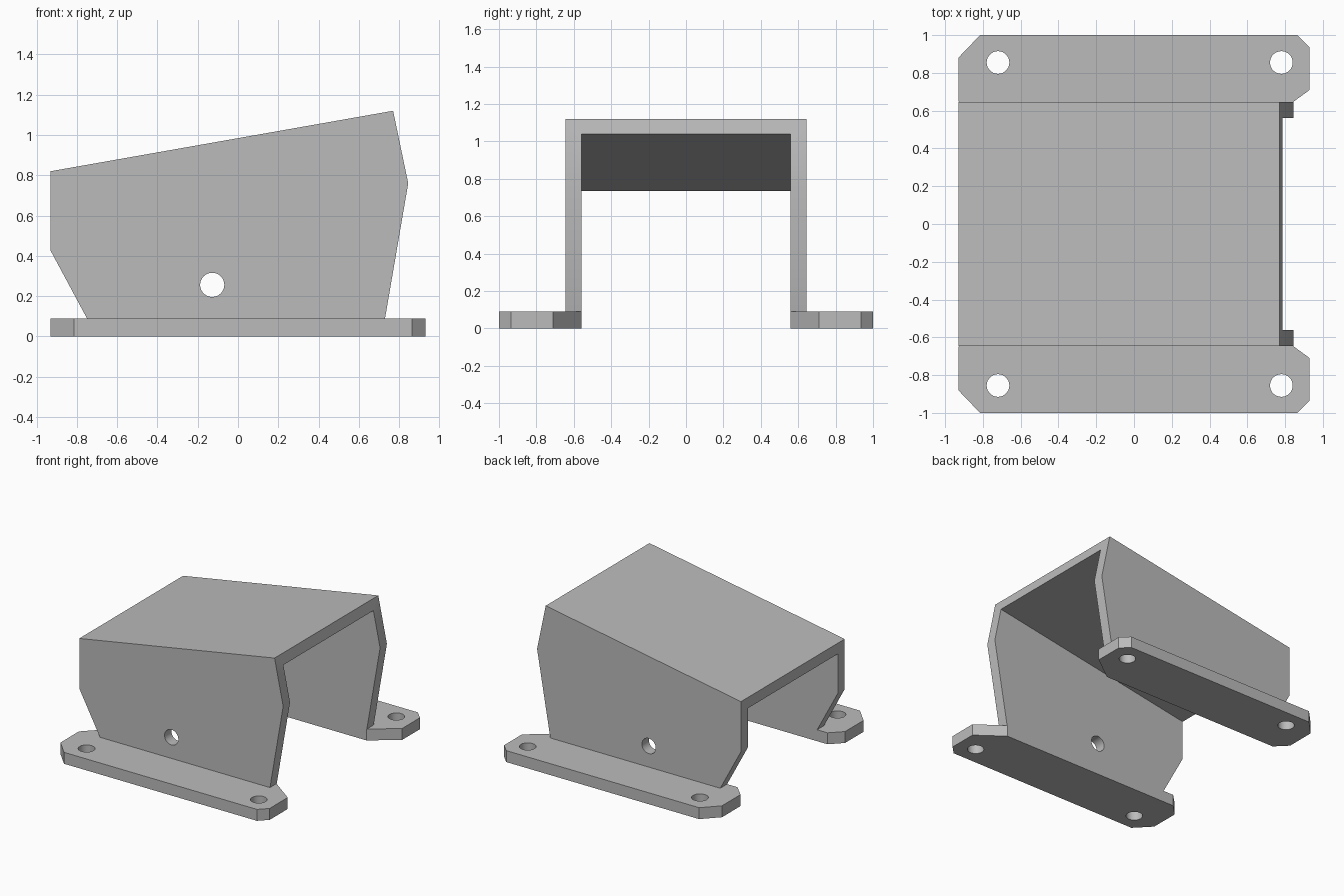
import bpy
import bmesh
import math
from mathutils import Vector

cube = bpy.data.objects.get("Cube")
if cube:
    bpy.data.objects.remove(cube, do_unlink=True)

grey = bpy.data.materials.new("plain grey")
grey.use_nodes = True
colour = (0.5, 0.5, 0.5, 1)
grey.diffuse_color = colour
grey.node_tree.nodes["Principled BSDF"].inputs["Base Color"].default_value = colour


def prism(name, outline, axis, low, high):
    """Extrude a flat outline along y (points are x, z) or z (points are x, y)."""
    def place(a, b):
        return (a, low, b) if axis == "y" else (a, b, low)
    bm = bmesh.new()
    base = bm.faces.new([bm.verts.new(place(a, b)) for a, b in outline])
    result = bmesh.ops.extrude_face_region(bm, geom=[base])
    depth = high - low
    shift = Vector((0, depth, 0) if axis == "y" else (0, 0, depth))
    moved = [v for v in result["geom"] if isinstance(v, bmesh.types.BMVert)]
    bmesh.ops.translate(bm, verts=moved, vec=shift)
    bmesh.ops.recalc_face_normals(bm, faces=bm.faces)
    mesh = bpy.data.meshes.new(name)
    bm.to_mesh(mesh)
    bm.free()
    mesh.materials.append(grey)
    obj = bpy.data.objects.new(name, mesh)
    bpy.context.collection.objects.link(obj)
    return obj


def circle(a, b, radius=0.06, sides=40):
    turns = [math.tau * i / sides for i in range(sides)]
    return [(a + radius * math.cos(t), b + radius * math.sin(t)) for t in turns]


def cut(obj, cutters):
    """Subtract the cutters, keep the result and delete them."""
    for cutter in cutters:
        cutter.hide_render = True
        mod = obj.modifiers.new("cut", "BOOLEAN")
        mod.operation = "DIFFERENCE"
        mod.solver = "EXACT"
        mod.object = cutter
    bpy.context.view_layer.update()
    graph = bpy.context.evaluated_depsgraph_get()
    mesh = bpy.data.meshes.new_from_object(obj.evaluated_get(graph))
    obj.modifiers.clear()
    obj.data = mesh
    for cutter in cutters:
        bpy.data.objects.remove(cutter, do_unlink=True)
    bpy.ops.object.select_all(action="DESELECT")
    obj.select_set(True)
    bpy.context.view_layer.objects.active = obj
    bpy.ops.object.shade_smooth_by_angle(angle=math.radians(25))


OUTER, INNER, THICK = 0.645, 0.56, 0.09

# Sloped hood: side profile hollowed into two walls and a roof
profile = [(-0.75, THICK), (0.73, THICK), (0.845, 0.76), (0.77, 1.12),
           (-0.93, 0.82), (-0.93, 0.425)]
hood = prism("hood", profile, "y", -OUTER, OUTER)
slope = 0.3 / 1.7
hollow = [(-1.2, -0.2), (1.2, -0.2), (1.2, 0.735 + 2.13 * slope),
          (-1.2, 0.735 - 0.27 * slope)]
cut(hood, [prism("hollow_cutter", hollow, "y", -INNER, INNER),
           prism("wall_hole_cutter", circle(-0.128, 0.256), "y", -1, 1)])

# Mounting feet: chamfered strips with two bolt holes each
foot = [(-0.84, INNER), (0.725, INNER), (0.93, 0.71), (0.93, 0.935),
        (0.865, 1), (-0.815, 1), (-0.93, 0.88), (-0.93, 0.65)]
for name, side in (("front_foot", -1), ("back_foot", 1)):
    strip = prism(name, [(x, y * side) for x, y in foot], "z", 0, THICK)
    cut(strip, [prism("bolt_hole_cutter", circle(x, 0.855 * side), "z", -0.1, 0.2)
                for x in (-0.72, 0.78)])
